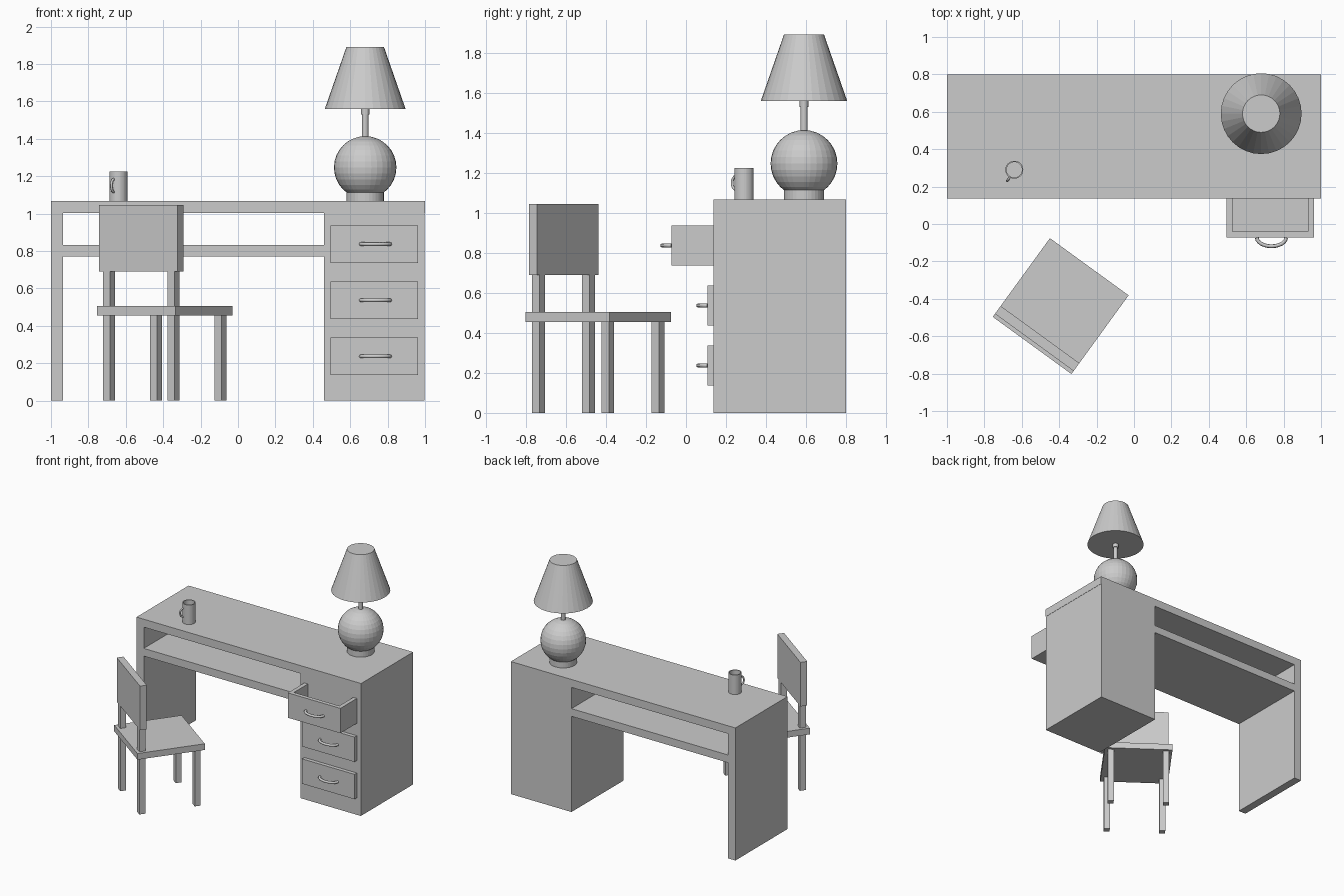
import bpy, math
from mathutils import Vector, Matrix

if "Cube" in bpy.data.objects:
    bpy.data.objects.remove(bpy.data.objects["Cube"])


def mesh_object(name, verts, faces):
    me = bpy.data.meshes.new(name)
    me.from_pydata(verts, [], faces)
    me.update()
    ob = bpy.data.objects.new(name, me)
    bpy.context.collection.objects.link(ob)
    return ob


def box(name, x0, x1, y0, y1, z0, z1):
    v = [(x, y, z) for z in (z0, z1) for x, y in ((x0, y0), (x1, y0), (x1, y1), (x0, y1))]
    f = [(3, 2, 1, 0), (4, 5, 6, 7)] + [(i, (i + 1) % 4, (i + 1) % 4 + 4, i + 4) for i in range(4)]
    return mesh_object(name, v, f)


def lathe(name, profile, x, y, n=32):
    """Revolve (radius, z) points around a vertical axis, capping both ends."""
    v = [(x + r * math.cos(2 * math.pi * i / n), y + r * math.sin(2 * math.pi * i / n), z)
         for r, z in profile for i in range(n)]
    f = [(k * n + i, k * n + (i + 1) % n, (k + 1) * n + (i + 1) % n, (k + 1) * n + i)
         for k in range(len(profile) - 1) for i in range(n)]
    last = (len(profile) - 1) * n
    f += [tuple(reversed(range(n))), tuple(range(last, last + n))]
    return mesh_object(name, v, f)


def arc_handle(name, centre, along, out, half_length, depth, radius):
    """Half-ellipse tube that bulges along 'out'."""
    cu = bpy.data.curves.new(name, 'CURVE')
    cu.dimensions = '3D'
    cu.bevel_depth = radius
    cu.bevel_resolution = 2
    cu.use_fill_caps = True
    n = 13
    sp = cu.splines.new('POLY')
    sp.points.add(n - 1)
    for i, p in enumerate(sp.points):
        t = math.pi * i / (n - 1)
        co = Vector(centre) + Vector(along) * half_length * math.cos(t) + Vector(out) * depth * math.sin(t)
        p.co = (*co, 1)
    ob = bpy.data.objects.new(name, cu)
    bpy.context.collection.objects.link(ob)
    return ob


# Desk
FRONT, BACK = 0.137, 0.80
box("desk_top", -1, 1, FRONT, BACK, 1.003, 1.067)
box("desk_side_panel", -1, -0.935, FRONT, BACK, 0, 1.003)
box("desk_shelf", -0.935, 0.46, FRONT, BACK, 0.77, 0.832)
box("drawer_pedestal", 0.46, 0.998, FRONT, BACK, 0, 1.003)

# Closed drawers with curved pulls
DX0, DX1 = 0.495, 0.963
for label, z in (("lower", 0.237), ("middle", 0.537)):
    box(label + "_drawer", DX0, DX1, 0.107, FRONT + 0.01, z - 0.1, z + 0.1)
    arc_handle(label + "_drawer_handle", (0.735, 0.107, z), (1, 0, 0), (0, -1, 0), 0.078, 0.046, 0.01)

# Open upper drawer
z, w, y0, y1 = 0.837, 0.032, -0.073, FRONT + 0.02
box("open_drawer_front", DX0, DX1, y0, y0 + w, z - 0.1, z + 0.1)
box("open_drawer_left_side", DX0, DX0 + w, y0 + w, y1, z - 0.1, z + 0.1)
box("open_drawer_right_side", DX1 - w, DX1, y0 + w, y1, z - 0.1, z + 0.1)
box("open_drawer_bottom", DX0 + w, DX1 - w, y0 + w, y1, z - 0.1, z - 0.07)
arc_handle("open_drawer_handle", (0.735, y0, z), (1, 0, 0), (0, -1, 0), 0.078, 0.046, 0.01)

# Lamp
LX, LY = 0.68, 0.59
lathe("lamp_base", [(0.1, 1.067), (0.1, 1.115)], LX, LY)
bpy.ops.mesh.primitive_uv_sphere_add(segments=32, ring_count=16, radius=0.167, location=(LX, LY, 1.247))
bpy.context.object.name = "lamp_body"
lathe("lamp_stem", [(0.017, 1.4), (0.017, 1.53), (0.022, 1.53), (0.022, 1.57)], LX, LY, 16)
lathe("lamp_shade", [(0.216, 1.56), (0.1, 1.892)], LX, LY)

# Mug, hollow
MX, MY = -0.64, 0.29
lathe("mug", [(0.048, 1.067), (0.048, 1.224), (0.041, 1.224), (0.041, 1.082)], MX, MY)
d = Vector((-0.53, -0.85, 0)).normalized()
arc_handle("mug_handle", Vector((MX, MY, 1.15)) + d * 0.045, (0, 0, 1), d, 0.034, 0.025, 0.007)

# Chair, built around its own centre and then turned
chair = [box("chair_seat", -0.26, 0.26, -0.26, 0.26, 0.455, 0.505),
         box("chair_back", -0.26, 0.26, -0.24, -0.188, 0.69, 1.045)]
for sx, side in ((-1, "left"), (1, "right")):
    cx, h = sx * 0.213, 0.023
    chair.append(box(side + "_front_leg", cx - h, cx + h, 0.214 - h, 0.214 + h, 0, 0.455))
    chair.append(box(side + "_back_leg", cx - h, cx + h, -0.214 - h, -0.214 + h, 0, 0.455))
    chair.append(box(side + "_back_post", cx - h, cx + h, -0.214 - h, -0.214 + h, 0.505, 0.69))
for ob in chair:
    ob.matrix_world = Matrix.Translation((-0.392, -0.439, 0)) @ Matrix.Rotation(math.radians(-36), 4, 'Z')
